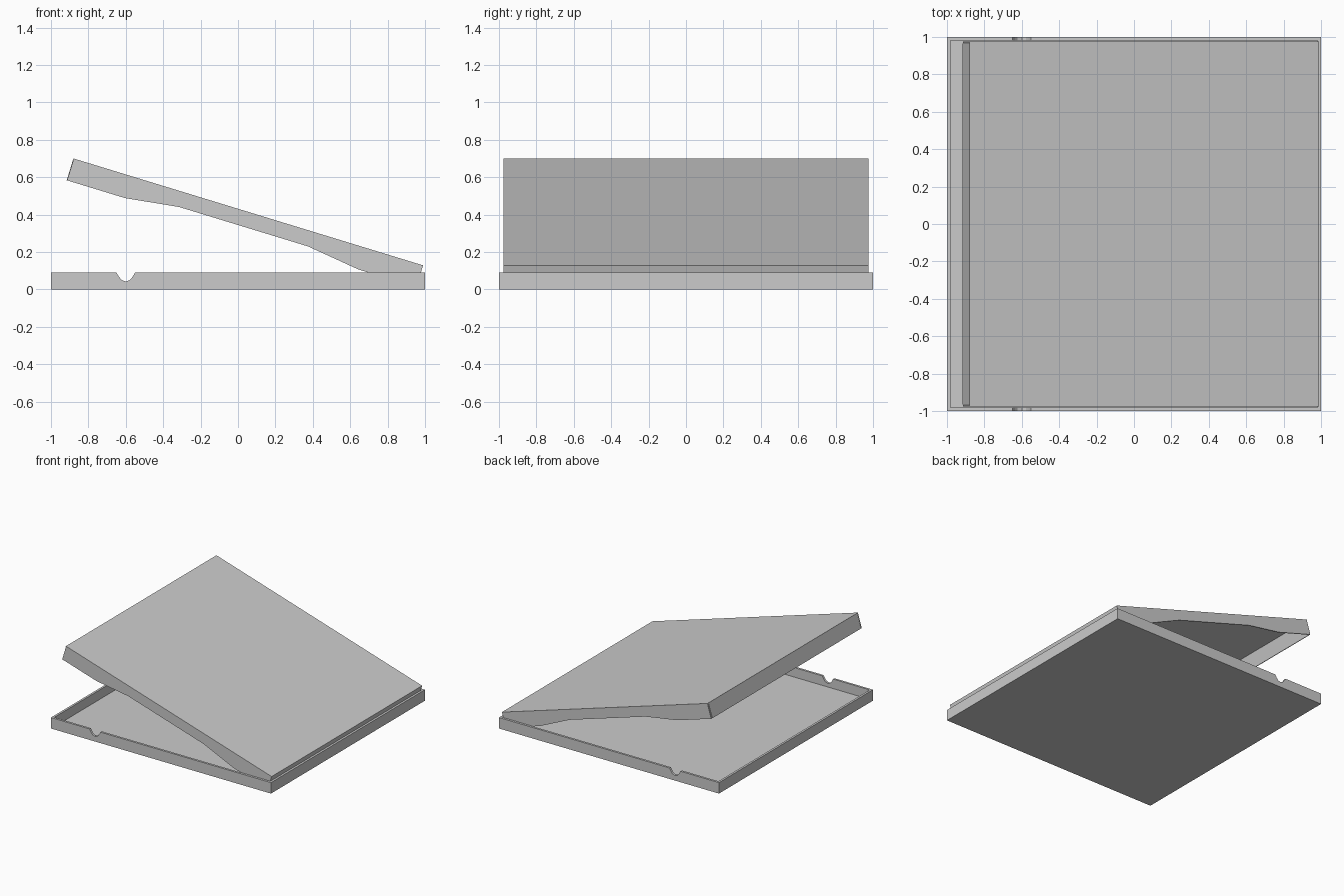
import bpy, bmesh, math
from mathutils import Matrix

if "Cube" in bpy.data.objects:
    bpy.data.objects.remove(bpy.data.objects["Cube"])


def panel(name, profile, y0, y1, matrix=None):
    """Extrude an (x, z) outline from y0 to y1."""
    bm = bmesh.new()
    face = bm.faces.new([bm.verts.new((x, y0, z)) for x, z in profile])
    ext = bmesh.ops.extrude_face_region(bm, geom=[face])
    verts = [v for v in ext["geom"] if isinstance(v, bmesh.types.BMVert)]
    bmesh.ops.translate(bm, verts=verts, vec=(0, y1 - y0, 0))
    bmesh.ops.recalc_face_normals(bm, faces=bm.faces)
    if matrix:
        bmesh.ops.transform(bm, matrix=matrix, verts=bm.verts)
    mesh = bpy.data.meshes.new(name)
    bm.to_mesh(mesh)
    bm.free()
    ob = bpy.data.objects.new(name, mesh)
    bpy.context.collection.objects.link(ob)
    return ob


def rect(x0, x1, z0, z1):
    return [(x0, z0), (x1, z0), (x1, z1), (x0, z1)]


# Base tray: floor, end walls and notched side walls
H, W, FLOOR = 0.09, 0.018, 0.012
panel("tray_floor", rect(-1 + W, 1 - W, 0, FLOOR), -1 + W, 1 - W)
notch = [(-0.55, H), (-0.563, 0.068), (-0.578, 0.05), (-0.6, 0.042),
         (-0.622, 0.05), (-0.637, 0.068), (-0.65, H)]
side_wall = [(-1, 0), (1, 0), (1, H)] + notch + [(-1, H)]
for s, label in ((-1, "front"), (1, "back")):
    panel("tray_wall_" + label, side_wall, s * (1 - W), s)
for s, label in ((-1, "left"), (1, "right")):
    xs = sorted((s, s * (1 - W)))
    panel("tray_wall_" + label, rect(*xs, 0, H), -1 + W, 1 - W)

# Lid, drawn flat and then tilted open about its right edge
L, D, T, HALF = 1.955, 0.122, 0.008, 0.977
tilt = Matrix.Translation((-0.88, 0, 0.70)) @ Matrix.Rotation(math.radians(17), 4, 'Y')
panel("lid_top", rect(0, L, -T, 0), -HALF, HALF, tilt)
flap = [(0.002, -T), (0.002, -D), (0.325, -D), (0.618, -0.083),
        (L - 0.618, -0.083), (L - 0.325, -D), (L, -D), (L, -T)]
for s, label in ((-1, "front"), (1, "back")):
    panel("lid_flap_" + label, flap, s * (HALF - T), s * HALF, tilt)

# Lid end panels, sitting just inside the side flaps
panel("lid_end_left", rect(0, T, -D, -T), -HALF + 0.012, HALF - 0.012, tilt)
panel("lid_end_right", rect(L - T, L, -D, -T), -HALF + T, HALF - T, tilt)
